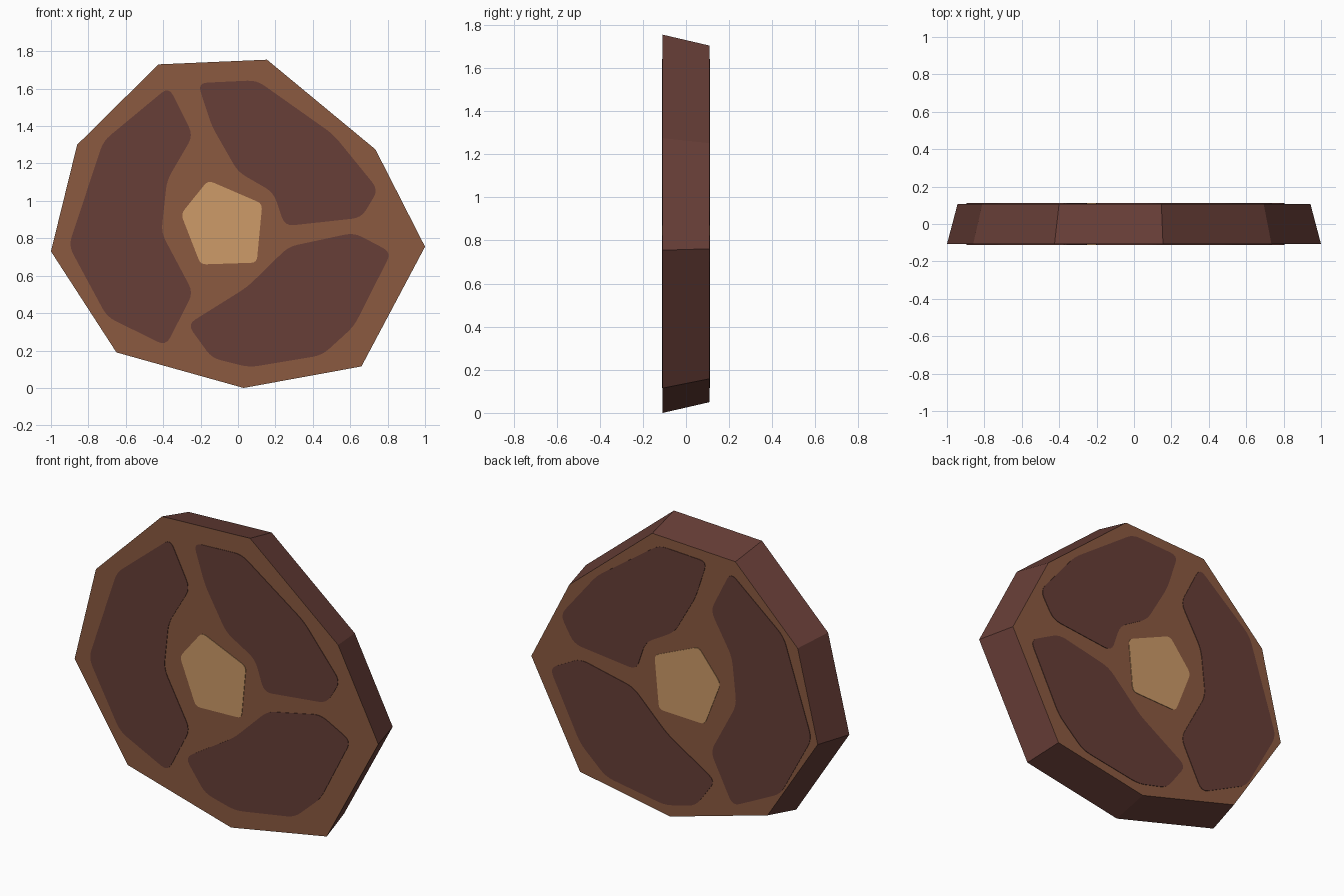
import bpy, bmesh
from mathutils import Vector

if "Cube" in bpy.data.objects:
    bpy.data.objects.remove(bpy.data.objects["Cube"])


def srgb(r, g, b):
    return tuple(((c / 255 + 0.055) / 1.055) ** 2.4 for c in (r, g, b)) + (1.0,)


def material(name, rgb):
    m = bpy.data.materials.new(name)
    m.diffuse_color = srgb(*rgb)
    m.use_nodes = True
    m.node_tree.nodes["Principled BSDF"].inputs["Base Color"].default_value = m.diffuse_color
    return m


bark = material("dark red brown", (103, 62, 55))
rim = material("mid brown", (139, 90, 64))
tan = material("light tan", (205, 155, 104))

HALF = 0.108                  # half thickness of the slab
MID = Vector((0, 0.87))       # taper centre (x, z)


def make_object(name, bm, mats):
    bmesh.ops.recalc_face_normals(bm, faces=bm.faces[:])
    me = bpy.data.meshes.new(name)
    bm.to_mesh(me)
    bm.free()
    for m in mats:
        me.materials.append(m)
    ob = bpy.data.objects.new(name, me)
    bpy.context.collection.objects.link(ob)
    return ob


def prism(name, front, back, y0, y1, mats):
    """Join two matching x/z outlines; sides use the first material, caps the last."""
    bm = bmesh.new()
    a = [bm.verts.new((x, y0, z)) for x, z in front]
    b = [bm.verts.new((x, y1, z)) for x, z in back]
    for cap in (a, b):
        bm.faces.new(cap).material_index = len(mats) - 1
    n = len(a)
    for i in range(n):
        j = (i + 1) % n
        bm.faces.new((a[i], a[j], b[j], b[i]))
    return make_object(name, bm, mats)


def rounded(points, r=0.05, steps=4):
    """Replace each corner by a short quadratic arc."""
    pts = [Vector(p) for p in points]
    out = []
    for i, p in enumerate(pts):
        prev, nxt = pts[i - 1], pts[(i + 1) % len(pts)]
        s = p + (prev - p).normalized() * r
        e = p + (nxt - p).normalized() * r
        for k in range(steps + 1):
            t = k / steps
            out.append(s * (1 - t) ** 2 + p * 2 * t * (1 - t) + e * t * t)
    return out


# Nine-sided slab, tapering toward the back
outline = [(-0.425, 1.73), (0.155, 1.755), (0.735, 1.275), (1.0, 0.755), (0.66, 0.115),
           (0.03, 0.0), (-0.65, 0.19), (-1.0, 0.73), (-0.86, 1.3)]
back_outline = [MID + (Vector(p) - MID) * 0.943 for p in outline]
prism("slab", outline, back_outline, -HALF, HALF, [bark, rim])

# Three dark patches and a pale centre, on both faces
details = {
    "left_patch": (bark, 0.05, [
        (-0.37, 1.61), (-0.24, 1.35), (-0.38, 1.11), (-0.41, 0.83), (-0.24, 0.51),
        (-0.385, 0.225), (-0.70, 0.38), (-0.905, 0.76), (-0.72, 1.32)]),
    "upper_right_patch": (bark, 0.05, [
        (-0.215, 1.63), (0.10, 1.645), (0.51, 1.355), (0.75, 1.06), (0.66, 0.91),
        (0.25, 0.865), (0.19, 1.045), (0.0, 1.155), (-0.14, 1.40)]),
    "lower_right_patch": (bark, 0.05, [
        (-0.27, 0.34), (0.05, 0.54), (0.27, 0.755), (0.62, 0.83), (0.82, 0.725),
        (0.62, 0.33), (0.45, 0.175), (0.06, 0.11), (-0.14, 0.16)]),
    "centre_core": (tan, 0.03, [
        (-0.16, 1.11), (0.13, 0.985), (0.10, 0.67), (-0.20, 0.66), (-0.305, 0.93)]),
}
for name, (mat, radius, pts) in details.items():
    shape = rounded(pts, radius)
    for side, s in (("front", -1), ("back", 1)):
        prism(f"{side}_{name}", shape, shape, s * (HALF - 0.003), s * (HALF + 0.003), [mat])
